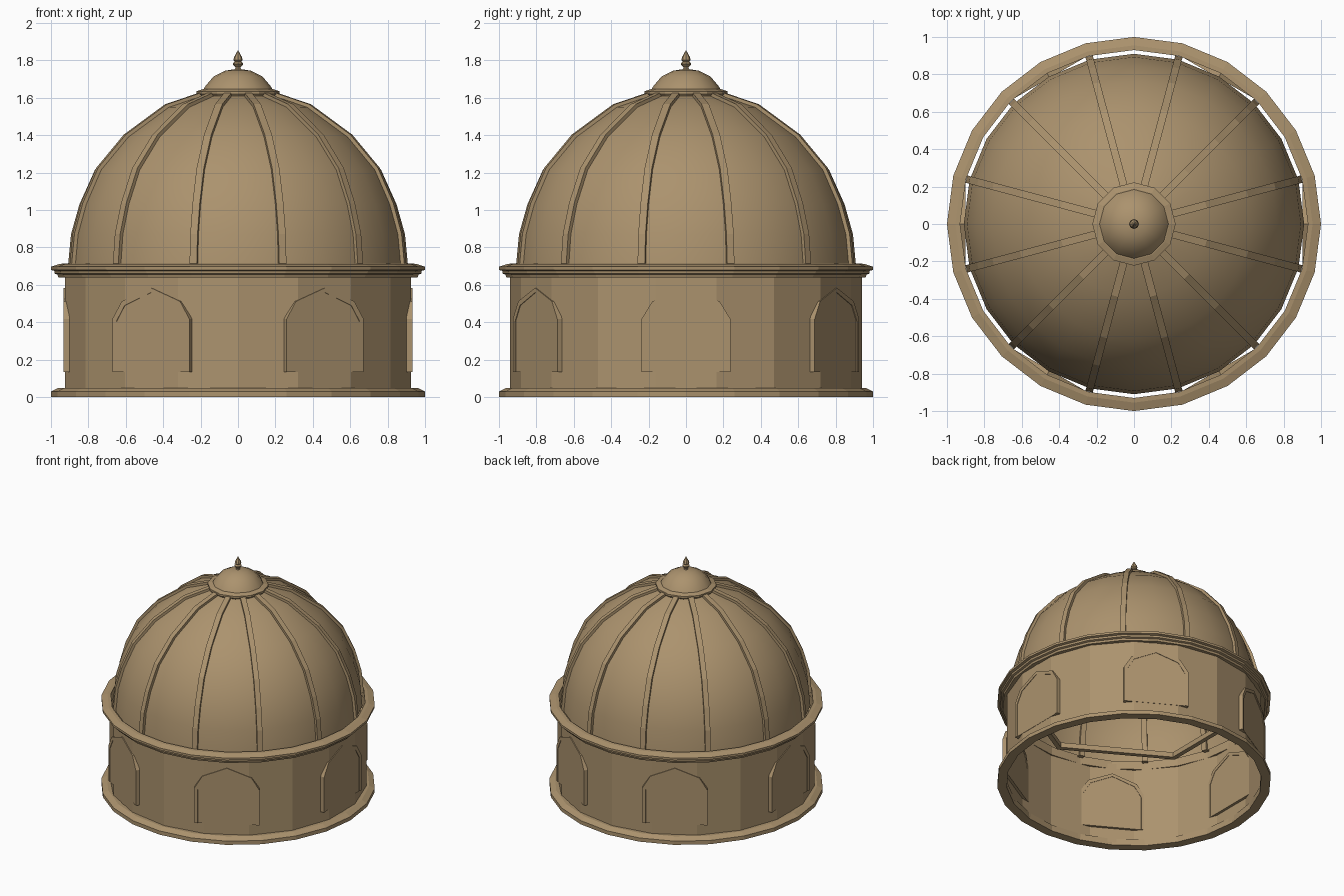
import bpy, bmesh, math
from mathutils import Matrix, Vector

if "Cube" in bpy.data.objects:
    bpy.data.objects.remove(bpy.data.objects["Cube"])

stone = bpy.data.materials.new("tan stone")
stone.diffuse_color = (0.41, 0.29, 0.155, 1)
stone.use_nodes = True
stone.node_tree.nodes["Principled BSDF"].inputs["Base Color"].default_value = stone.diffuse_color


def finish(name, bm, smooth=None, fix=True):
    if fix:
        bmesh.ops.recalc_face_normals(bm, faces=bm.faces)
    me = bpy.data.meshes.new(name)
    bm.to_mesh(me)
    bm.free()
    me.materials.append(stone)
    ob = bpy.data.objects.new(name, me)
    bpy.context.collection.objects.link(ob)
    if smooth:
        bpy.context.view_layer.objects.active = ob
        ob.select_set(True)
        bpy.ops.object.shade_smooth_by_angle(angle=math.radians(smooth))
        ob.select_set(False)
    return ob


def lathe(name, profile, sides, start=0, closed=False, smooth=None):
    """Revolve (radius, z) points about z; start = angle of first vertex."""
    bm = bmesh.new()
    rings = []
    for r, z in profile:
        if r == 0:
            rings.append([bm.verts.new((0, 0, z))] * sides)
            continue
        rings.append([bm.verts.new((r * math.cos(a), r * math.sin(a), z))
                      for a in (math.radians(start) + math.tau * k / sides
                                for k in range(sides))])
    pairs = list(zip(rings, rings[1:]))
    if closed:
        pairs.append((rings[-1], rings[0]))
    for lo, hi in pairs:
        for k in range(sides):
            j = (k + 1) % sides
            vs = list(dict.fromkeys([lo[k], lo[j], hi[j], hi[k]]))
            if len(vs) > 2:
                bm.faces.new(vs)
    # explicit winding faces outward, so open shells need no recalculation
    return finish(name, bm, smooth, fix=closed)


# Base plinth ring
lathe("base_ring", [(0.93, 0), (1, 0), (1, 0.03), (0.96, 0.05), (0.93, 0.05)], 24, closed=True)

# Drum wall, with flat sides centred behind the arches
lathe("drum_wall", [(0.94, 0.02), (0.94, 0.68)], 18, start=10)

# Stepped cornice
lathe("cornice", [(0.93, 0.64), (0.96, 0.64), (0.965, 0.655), (0.98, 0.66), (0.982, 0.675),
                  (1, 0.68), (1, 0.697), (0.955, 0.712), (0.93, 0.714)], 24, closed=True)

# Dome shell
dome = [(0.91, 0.69), (0.893, 0.87), (0.848, 1.03), (0.765, 1.215),
        (0.615, 1.39), (0.39, 1.55), (0.18, 1.618)]
lathe("dome_shell", dome, 24, smooth=60)

# Six-sided brace ring inside the dome base
lathe("inner_brace", [(0.83, 0.66), (0.87, 0.66), (0.87, 0.70), (0.83, 0.70)], 6,
      start=30, closed=True)

# Dome ribs
bm = bmesh.new()
for k in range(12):
    turn = Matrix.Rotation(math.radians(15 + 30 * k), 4, 'Z')
    sections = []
    for i, (r, z) in enumerate(dome):
        a, b = dome[max(i - 1, 0)], dome[min(i + 1, len(dome) - 1)]
        n = Vector((b[1] - a[1], 0, a[0] - b[0])).normalized()
        p = Vector((r, 0, z))
        sections.append([bm.verts.new(turn @ (p + n * d + Vector((0, y, 0))))
                         for d, y in ((-0.02, -0.02), (0.018, -0.02), (0.018, 0.02), (-0.02, 0.02))])
    for lo, hi in zip(sections, sections[1:]):
        for i in range(4):
            j = (i + 1) % 4
            bm.faces.new([lo[i], lo[j], hi[j], hi[i]])
    bm.faces.new(sections[0])
    bm.faces.new(sections[-1])
finish("dome_ribs", bm)

# Arched niches: a flat panel and a thin trim around it
half_out = [(0.238, 0.134), (0.238, 0.417), (0.18, 0.512)]
half_in = [(0.213, 0.134), (0.213, 0.405), (0.162, 0.49)]


def arch(half, top):
    return half + [(0, top)] + [(-y, z) for y, z in reversed(half)]


outer, inner = arch(half_out, 0.584), arch(half_in, 0.559)
panels, trims = bmesh.new(), bmesh.new()


def prism(bm, turn, pts, back, front):
    lo = [bm.verts.new(turn @ Vector((back, y, z))) for y, z in pts]
    hi = [bm.verts.new(turn @ Vector((front, y, z))) for y, z in pts]
    bm.faces.new(lo)
    bm.faces.new(hi)
    for i in range(len(pts)):
        j = (i + 1) % len(pts)
        bm.faces.new([lo[i], lo[j], hi[j], hi[i]])


for k in range(6):
    turn = Matrix.Rotation(math.radians(60 * k), 4, 'Z')
    prism(panels, turn, inner, 0.905, 0.928)
    for i in range(len(outer) - 1):
        prism(trims, turn, [outer[i], outer[i + 1], inner[i + 1], inner[i]], 0.902, 0.932)
finish("arch_panels", panels)
bmesh.ops.remove_doubles(trims, verts=trims.verts, dist=0.0005)
finish("arch_trims", trims)

# Crown disc and small cap
lathe("crown_disc", [(0, 1.61), (0.215, 1.61), (0.223, 1.62), (0.223, 1.635),
                     (0.19, 1.646), (0, 1.646)], 12)
lathe("crown_cap", [(0.188, 1.64), (0.175, 1.662), (0.13, 1.715), (0.07, 1.745), (0, 1.756)],
      12, smooth=40)

# Finial
lathe("finial", [(0.016, 1.745), (0.014, 1.765), (0.027, 1.778), (0.027, 1.786), (0.016, 1.794),
                 (0.025, 1.802), (0.02, 1.82), (0, 1.856)], 8)
